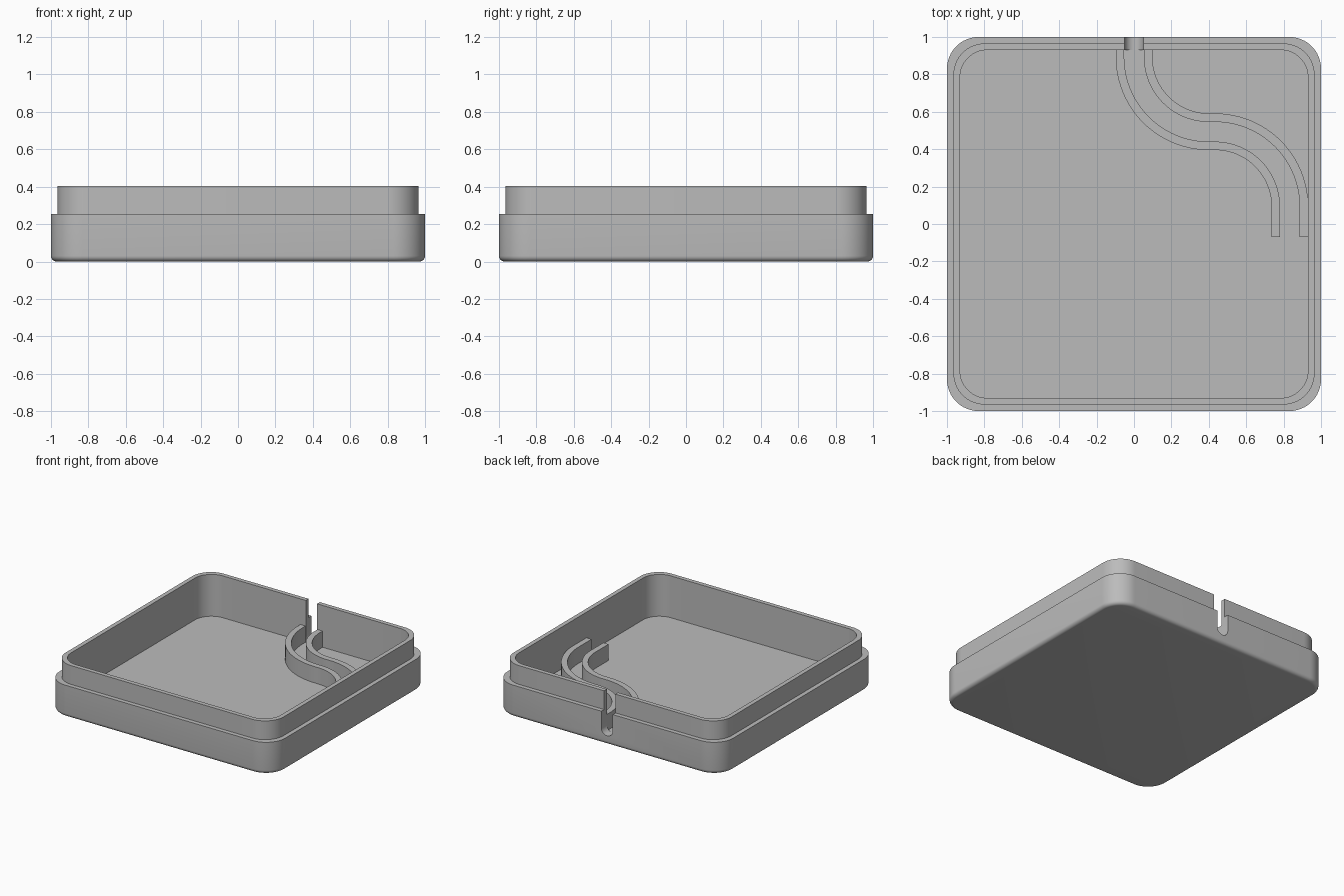
import bpy, bmesh
from math import sin, cos, pi, radians
from mathutils import Vector

cube = bpy.data.objects.get("Cube")
if cube:
    bpy.data.objects.remove(cube, do_unlink=True)

grey = bpy.data.materials.new("plain grey")
grey.use_nodes = True
COLOUR = (0.5, 0.5, 0.5, 1)
grey.diffuse_color = COLOUR
grey.node_tree.nodes["Principled BSDF"].inputs["Base Color"].default_value = COLOUR

FLOOR = 0.07      # inside floor height
LEDGE = 0.255     # step around the outside
TOP = 0.405       # rim height
BEVEL = 0.03      # rounding under the tray


def make_object(name, bm):
    bmesh.ops.recalc_face_normals(bm, faces=bm.faces)
    mesh = bpy.data.meshes.new(name)
    bm.to_mesh(mesh)
    bm.free()
    mesh.materials.append(grey)
    obj = bpy.data.objects.new(name, mesh)
    bpy.context.collection.objects.link(obj)
    return obj


def activate(obj):
    bpy.ops.object.select_all(action="DESELECT")
    obj.select_set(True)
    bpy.context.view_layer.objects.active = obj


def smooth(obj):
    activate(obj)
    bpy.ops.object.shade_smooth_by_angle(angle=radians(30))


def arc(cx, cy, r, start, end, steps):
    angles = [start + (end - start) * i / steps for i in range(steps + 1)]
    return [Vector((cx + r * cos(a), cy + r * sin(a))) for a in angles]


def rounded_square(half, r):
    c = half - r
    corners = [(c, c), (-c, c), (-c, -c), (c, -c)]
    return [p for k, (x, y) in enumerate(corners)
            for p in arc(x, y, r, k * pi / 2, (k + 1) * pi / 2, 16)]


def prism(name, outline, z0, z1):
    bm = bmesh.new()
    face = bm.faces.new([bm.verts.new((p.x, p.y, z0)) for p in outline])
    up = bmesh.ops.extrude_face_region(bm, geom=[face])["geom"]
    bmesh.ops.translate(bm, vec=(0, 0, z1 - z0),
                        verts=[v for v in up if isinstance(v, bmesh.types.BMVert)])
    return make_object(name, bm)


# Tray: rounded-square rings joined from the underside, over the rim, to the floor
levels = []
for i in range(7):
    a = i / 6 * pi / 2
    inset = BEVEL * (1 - sin(a))
    levels.append((1 - inset, 0.17 - inset, BEVEL * (1 - cos(a))))
levels += [(1, 0.17, LEDGE), (0.965, 0.165, LEDGE), (0.965, 0.165, TOP),
           (0.93, 0.145, TOP), (0.93, 0.145, FLOOR)]
bm = bmesh.new()
rings = [[bm.verts.new((p.x, p.y, z)) for p in rounded_square(half, r)]
         for half, r, z in levels]
for low, high in zip(rings, rings[1:]):
    for i in range(len(low)):
        j = (i + 1) % len(low)
        bm.faces.new((low[i], low[j], high[j], high[i]))
bm.faces.new(rings[0])
bm.faces.new(rings[-1])
tray = make_object("tray", bm)

# Cable slot: round-bottomed cutter through the back wall
R = 0.05
profile = arc(0, FLOOR + R + 0.001, R, pi, 2 * pi, 20)
profile += [Vector((R, TOP + 0.1)), Vector((-R, TOP + 0.1))]
bm = bmesh.new()
face = bm.faces.new([bm.verts.new((p.x, 0.9, p.y)) for p in profile])
out = bmesh.ops.extrude_face_region(bm, geom=[face])["geom"]
bmesh.ops.translate(bm, vec=(0, 0.2, 0),
                    verts=[v for v in out if isinstance(v, bmesh.types.BMVert)])
cutter = make_object("slot_cutter", bm)
cutter.hide_render = True
cut = tray.modifiers.new("slot", "BOOLEAN")
cut.operation = "DIFFERENCE"
cut.solver = "EXACT"
cut.object = cutter
activate(tray)
bpy.ops.object.modifier_apply(modifier=cut.name)
bpy.data.objects.remove(cutter, do_unlink=True)
smooth(tray)


# Cable guide: two parallel S-shaped walls either side of one centre line
def s_path(offset):
    """S curve shifted sideways; positive is towards the left of the tray."""
    first = arc(0.4, 0.893, 0.4 - offset, pi, 1.5 * pi, 24)
    second = arc(0.433, 0.093, 0.4 + offset, pi / 2, 0, 24)
    start = Vector((offset, 0.935))
    end = Vector((0.833 + offset, -0.07))
    return [start] + first + second + [end]


for name, a, b in (("guide_wall_right", -0.0975, -0.0525),
                   ("guide_wall_left", 0.0525, 0.0985)):
    wall = prism(name, s_path(a) + s_path(b)[::-1], FLOOR - 0.01, 0.2)
    smooth(wall)
